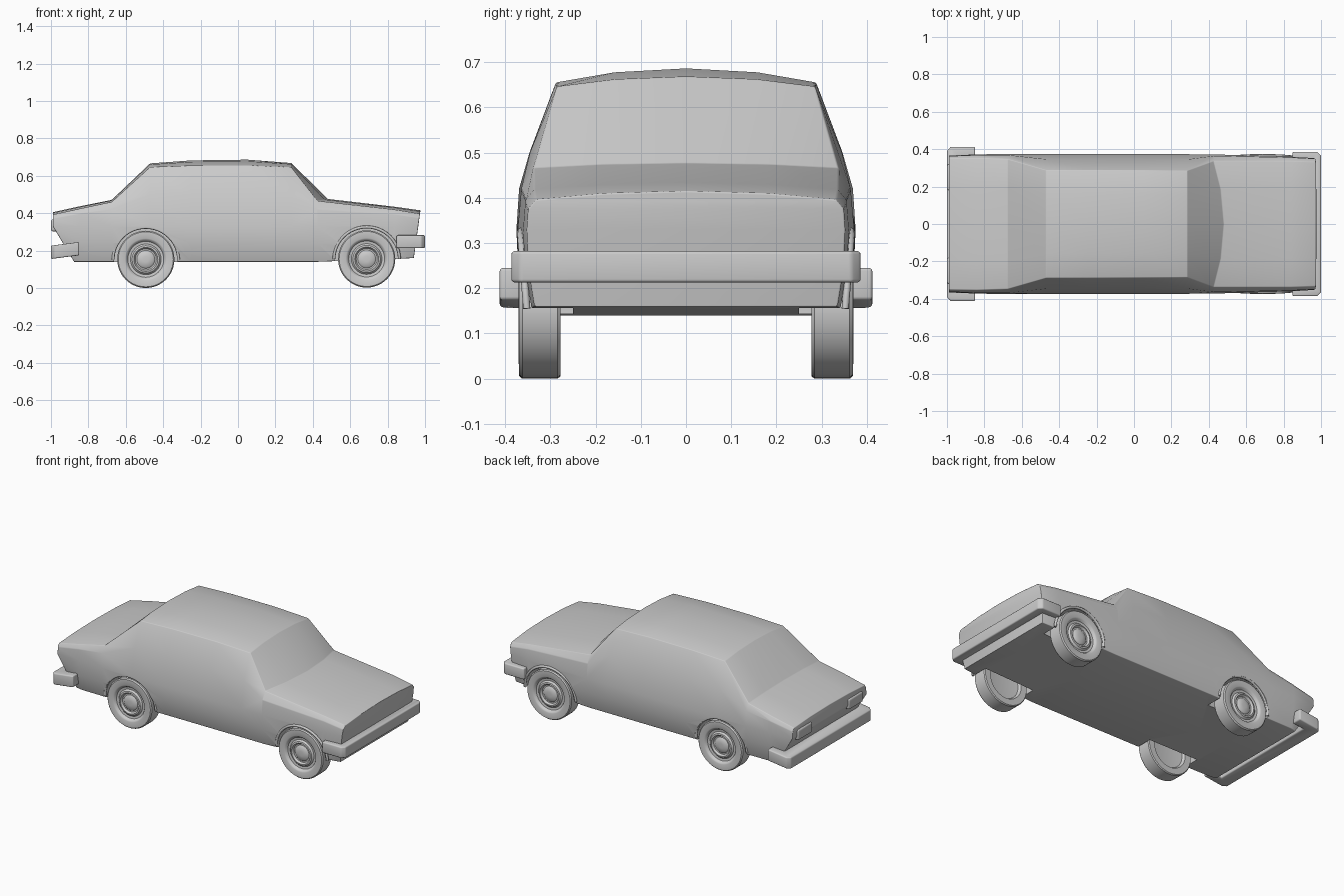
import bpy, bmesh, math
from mathutils import Vector

if "Cube" in bpy.data.objects:
    bpy.data.objects.remove(bpy.data.objects["Cube"])


def finish(bm, name, bevel=0, segs=3, limit=30, cutters=()):
    bmesh.ops.recalc_face_normals(bm, faces=bm.faces)
    me = bpy.data.meshes.new(name)
    bm.to_mesh(me)
    bm.free()
    ob = bpy.data.objects.new(name, me)
    bpy.context.collection.objects.link(ob)
    bpy.ops.object.select_all(action='DESELECT')
    ob.select_set(True)
    bpy.context.view_layer.objects.active = ob
    if bevel:
        m = ob.modifiers.new("bevel", 'BEVEL')
        m.width, m.segments = bevel, segs
        m.limit_method, m.angle_limit = 'ANGLE', math.radians(limit)
        bpy.ops.object.modifier_apply(modifier=m.name)
    for c in cutters:
        m = ob.modifiers.new("cut", 'BOOLEAN')
        m.operation, m.object, m.solver = 'DIFFERENCE', c, 'EXACT'
        bpy.ops.object.modifier_apply(modifier=m.name)
    bpy.ops.object.shade_smooth_by_angle(angle=math.radians(35))
    return ob


def lathe(profile, centre, side, name, steps=48):
    """Revolve (radius, outward y) points about the y axis."""
    bm = bmesh.new()
    rings = []
    for r, y in profile:
        rings.append([bm.verts.new((centre[0] + r * math.cos(2 * math.pi * i / steps), side * y,
                                    centre[1] + r * math.sin(2 * math.pi * i / steps)))
                      for i in range(steps)])
    for a, b in zip(rings, rings[1:]):
        for i in range(steps):
            j = (i + 1) % steps
            bm.faces.new((a[i], a[j], b[j], b[i]))
    bm.faces.new(rings[0])
    bm.faces.new(rings[-1])
    return finish(bm, name)


AXLES = {"front": (-0.493, 0.153), "rear": (0.688, 0.155)}

# wheel well cutters
cutters = []
for end, c in AXLES.items():
    for side in (-1, 1):
        cutters.append(lathe([(0.171, 0.25), (0.171, 0.5)], c, side, "well_cutter"))

# body: lofted cross-sections along x
# x, bottom z, sill half width, belt half width, shoulder (y, z), top edge (y, z), top centre z, bow
SECTIONS = [
    (-0.990, 0.14, 0.340, 0.366, 0.362, 0.372, 0.350, 0.392, 0.405, 0),
    (-0.840, 0.14, 0.348, 0.372, 0.368, 0.400, 0.352, 0.425, 0.438, 0),
    (-0.675, 0.14, 0.350, 0.375, 0.369, 0.420, 0.347, 0.460, 0.471, 0),
    (-0.470, 0.14, 0.350, 0.375, 0.346, 0.500, 0.288, 0.646, 0.666, 0),
    (-0.250, 0.14, 0.350, 0.375, 0.345, 0.503, 0.288, 0.654, 0.682, 0),
    (0.050, 0.14, 0.350, 0.374, 0.345, 0.503, 0.287, 0.655, 0.686, 0),
    (0.285, 0.14, 0.350, 0.373, 0.345, 0.500, 0.285, 0.646, 0.668, 0),
    (0.425, 0.14, 0.350, 0.372, 0.364, 0.420, 0.337, 0.465, 0.476, 0.055),
    (0.840, 0.155, 0.343, 0.360, 0.355, 0.395, 0.336, 0.418, 0.434, 0),
    (0.975, 0.16, 0.335, 0.352, 0.349, 0.375, 0.332, 0.396, 0.415, 0),
]
bm = bmesh.new()
rings = []
for k, (x, zb, ws, w, ym, zm, ye, ze, zc, bow) in enumerate(SECTIONS):
    half = [(0, zb), (ws, zb), (w - 0.004, 0.24), (w, 0.33), (ym, zm), (ye, ze),
            (ye * 0.55, ze + 0.72 * (zc - ze)), (0, zc)]
    pts = half + [(-y, z) for y, z in half[-2:0:-1]]
    ring = []
    for i, (y, z) in enumerate(pts):
        px = x
        if k == 0:
            px += max(0, 0.33 - z) * 0.6
        if k == len(SECTIONS) - 1:
            px -= (0.41 - z) * 0.14
        if 5 <= i <= 9:
            px += bow * (1 - (y / ye) ** 2)
        ring.append(bm.verts.new((px, y, z)))
    rings.append(ring)
n = 14
for a, b in zip(rings, rings[1:]):
    for i in range(n):
        j = (i + 1) % n
        bm.faces.new((a[i], a[j], b[j], b[i]))
for r in (rings[0], rings[-1]):
    for i in range(7):
        vs = [r[i], r[i + 1], r[(n - i - 1) % n], r[(n - i) % n]]
        bm.faces.new(list(dict.fromkeys(vs)))
finish(bm, "body", 0.012, 3, 28, cutters)
for c in cutters:
    bpy.data.objects.remove(c)

# wheels and arch lips
TYRE = [(0.05, 0.30), (0.10, 0.295), (0.11, 0.279), (0.148, 0.278), (0.153, 0.284), (0.153, 0.362),
        (0.147, 0.369), (0.112, 0.370), (0.104, 0.366), (0.096, 0.354), (0.082, 0.352),
        (0.073, 0.362), (0.064, 0.364), (0.056, 0.352), (0.048, 0.352), (0.040, 0.359), (0.015, 0.362)]
for end, c in AXLES.items():
    for side, label in ((-1, "near"), (1, "far")):
        lathe(TYRE, c, side, f"{end}_wheel_{label}")
        cu = bpy.data.curves.new("arch", 'CURVE')
        cu.dimensions, cu.bevel_depth, cu.bevel_resolution, cu.use_fill_caps = '3D', 0.008, 2, True
        sp = cu.splines.new('POLY')
        sp.points.add(24)
        for i, p in enumerate(sp.points):
            t = math.pi * i / 24
            y = 0.352 + 0.014 * math.sin(t)
            p.co = (c[0] + 0.175 * math.cos(t), side * y, c[1] + 0.171 * math.sin(t), 1)
        arch = bpy.data.objects.new(f"{end}_arch_{label}", cu)
        bpy.context.collection.objects.link(arch)


# wrap-around bumpers: U outline extruded upward, z may tilt along x
def bumper(name, x_end, x_tip, y_out, y_in, thick, z0, z1, tilt):
    s = 1 if x_end > 0 else -1
    q = [(x_tip, y_out), (x_end - s * 0.02, y_out), (x_end, y_out - 0.02)]
    inner = [(x_end - s * thick, y_in), (x_tip, y_in)]
    outer = q + [(x, -y) for x, y in reversed(q)]
    ins = [(x, -y) for x, y in reversed(inner)] + inner
    bm = bmesh.new()
    f = bm.faces.new([bm.verts.new((x, y, z0 + tilt * abs(x - x_end))) for x, y in outer + ins])
    ext = bmesh.ops.extrude_face_region(bm, geom=[f])
    bmesh.ops.translate(bm, vec=(0, 0, z1 - z0),
                        verts=[v for v in ext["geom"] if isinstance(v, bmesh.types.BMVert)])
    finish(bm, name, 0.007, 3, 40)


bumper("rear_bumper", 1.0, 0.848, 0.386, 0.340, 0.055, 0.213, 0.282, 0)
bumper("front_bumper", -1.0, -0.85, 0.412, 0.350, 0.075, 0.155, 0.226, 0.13)

# headlights on the -x end
for side, label in ((-1, "near"), (1, "far")):
    bm = bmesh.new()
    bmesh.ops.create_cube(bm, size=1)
    bmesh.ops.scale(bm, vec=Vector((0.05, 0.14, 0.065)), verts=bm.verts)
    bmesh.ops.translate(bm, vec=Vector((-0.974, side * 0.25, 0.335)), verts=bm.verts)
    finish(bm, f"headlight_{label}", 0.01)
